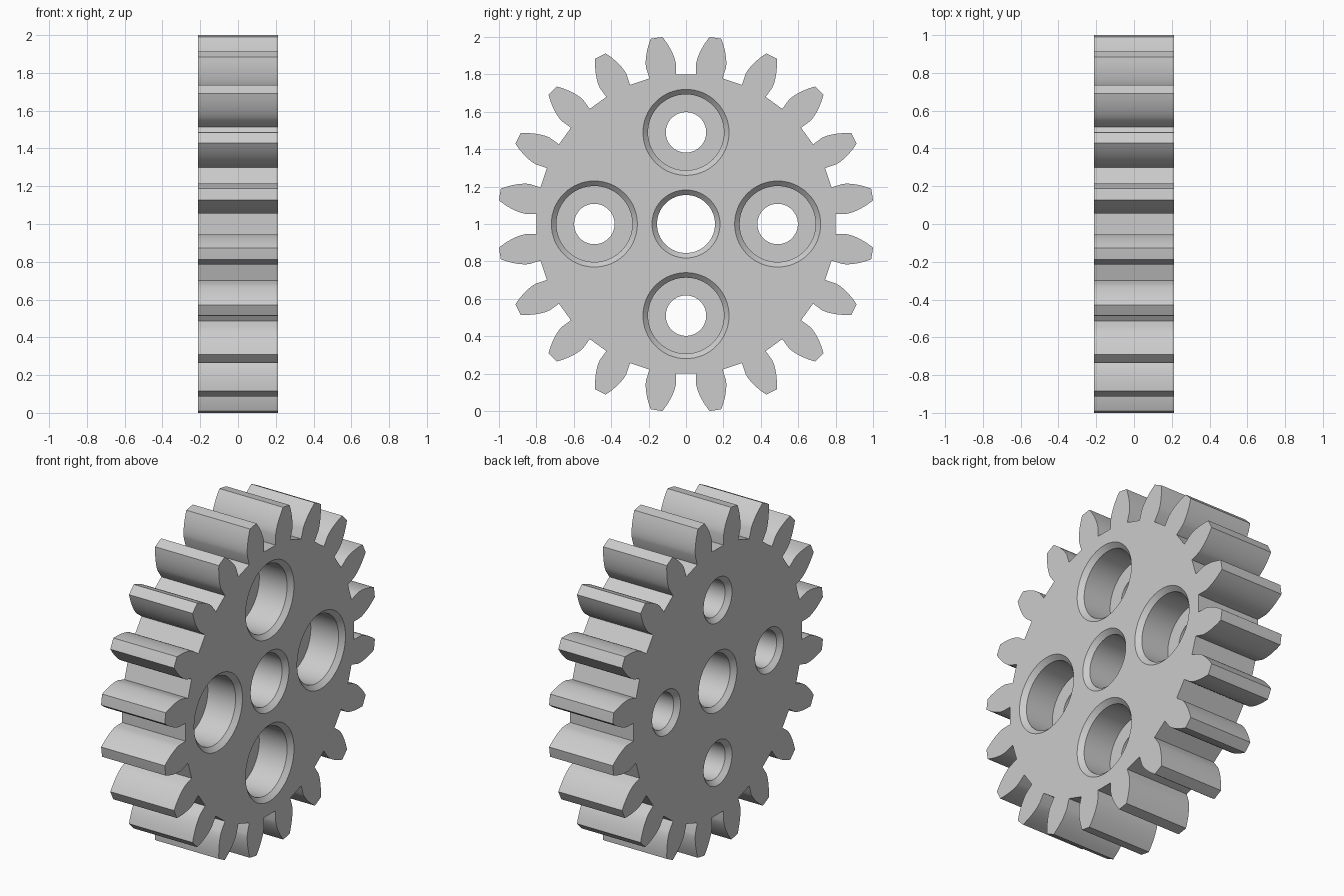
import bpy, bmesh, math
from mathutils import Vector

if "Cube" in bpy.data.objects:
    bpy.data.objects.remove(bpy.data.objects["Cube"])

TEETH, HALF, CZ = 20, 0.212, 1.0
TIP, BASE, ROOT = 1.008, 0.861, 0.802
CH = 0.027          # chamfer size
FLOOR = 0.0         # counterbore floor position along x

grey = bpy.data.materials.new("light grey")
grey.diffuse_color = (0.6, 0.6, 0.6, 1)
grey.use_nodes = True
grey.node_tree.nodes["Principled BSDF"].inputs["Base Color"].default_value = grey.diffuse_color


def make_object(name, bm):
    bmesh.ops.recalc_face_normals(bm, faces=bm.faces[:])
    me = bpy.data.meshes.new(name)
    bm.to_mesh(me)
    bm.free()
    me.materials.append(grey)
    ob = bpy.data.objects.new(name, me)
    bpy.context.collection.objects.link(ob)
    return ob


def half_tooth():
    """(radius, half angle) pairs from root to tip along an involute flank."""
    start = math.pi / (2 * TEETH) + math.tan(math.radians(20)) - math.radians(20)
    pts = [(ROOT, math.radians(5.1))]
    for i in range(9):
        r = BASE + (TIP - BASE) * i / 8
        a = math.acos(min(1, BASE / r))
        pts.append((r, start - (math.tan(a) - a)))
    return pts


def gear_blank():
    flank = half_tooth()
    bm = bmesh.new()
    ring = []
    for t in range(TEETH):
        mid = (t + 0.5) * math.tau / TEETH
        outline = [(r, mid - a) for r, a in flank] + [(TIP, mid)]
        outline += [(r, mid + a) for r, a in reversed(flank)]
        ring += [bm.verts.new((-HALF, r * math.cos(a), CZ + r * math.sin(a))) for r, a in outline]
    face = bm.faces.new(ring)
    ext = bmesh.ops.extrude_face_region(bm, geom=[face])
    moved = [g for g in ext["geom"] if isinstance(g, bmesh.types.BMVert)]
    bmesh.ops.translate(bm, verts=moved, vec=Vector((2 * HALF, 0, 0)))
    return make_object("spur_gear", bm)


def turned_cutter(name, profile, y, z, sides=64):
    """Solid of revolution about the x direction from (x, radius) pairs."""
    bm = bmesh.new()
    rings = [[bm.verts.new((x, y + r * math.cos(k * math.tau / sides),
                            z + r * math.sin(k * math.tau / sides)))
              for k in range(sides)] for x, r in profile]
    for a, b in zip(rings, rings[1:]):
        for k in range(sides):
            n = (k + 1) % sides
            bm.faces.new((a[k], a[n], b[n], b[k]))
    bm.faces.new(rings[0])
    bm.faces.new(rings[-1])
    ob = make_object(name, bm)
    ob.hide_render = True
    return ob


gear = gear_blank()

# centre bore, chamfered at both ends
E = 0.02
bore = [(-HALF - E, 0.155 + CH + E), (-HALF + CH, 0.155),
        (HALF - CH, 0.155), (HALF + E, 0.155 + CH + E)]
cutters = [turned_cutter("bore_cutter", bore, 0, CZ)]

# four counterbored holes, wide on the +x side
stepped = [(-HALF - E, 0.108 + CH + E), (-HALF + CH, 0.108), (FLOOR, 0.108),
           (FLOOR, 0.203), (HALF - CH, 0.203), (HALF + E, 0.203 + CH + E)]
for k in range(4):
    a = k * math.pi / 2
    cutters.append(turned_cutter("hole_cutter", stepped,
                                 0.49 * math.cos(a), CZ + 0.49 * math.sin(a)))

bpy.context.view_layer.objects.active = gear
gear.select_set(True)
for c in cutters:
    mod = gear.modifiers.new("cut", 'BOOLEAN')
    mod.operation, mod.solver, mod.object = 'DIFFERENCE', 'EXACT', c
    bpy.ops.object.modifier_apply(modifier=mod.name)
    bpy.data.objects.remove(c)

bpy.ops.object.shade_smooth_by_angle(angle=math.radians(20))
